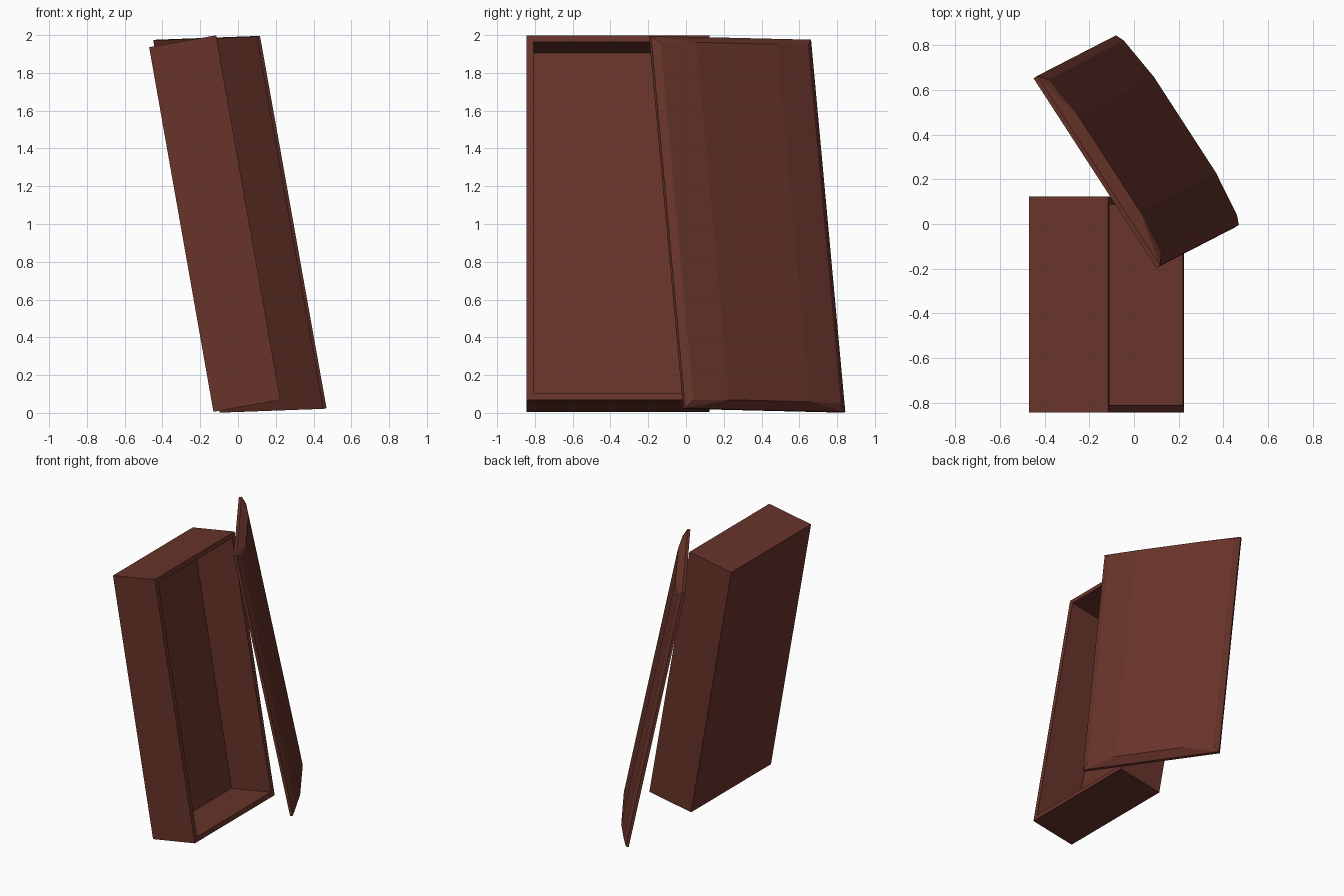
import bpy, bmesh, math
from mathutils import Vector, Matrix

if "Cube" in bpy.data.objects:
    bpy.data.objects.remove(bpy.data.objects["Cube"])

# one dark reddish-brown wood colour
wood = bpy.data.materials.new("dark_red_wood")
wood.diffuse_color = (0.138, 0.034, 0.023, 1.0)
wood.use_nodes = True
wood.node_tree.nodes["Principled BSDF"].inputs["Base Color"].default_value = wood.diffuse_color


def finish(bm, name, frame):
    """Turn a bmesh into a named, placed, flat-shaded object."""
    bmesh.ops.recalc_face_normals(bm, faces=bm.faces)
    mesh = bpy.data.meshes.new(name)
    bm.to_mesh(mesh)
    bm.free()
    mesh.materials.append(wood)
    obj = bpy.data.objects.new(name, mesh)
    obj.matrix_world = frame
    bpy.context.collection.objects.link(obj)
    return obj


# open box: local x = depth (opening on +x), y = width, z = length
DEPTH, WIDTH, LENGTH, WALL, FLOOR = 0.36, 0.967, 1.96, 0.05, 0.02
bm = bmesh.new()
bmesh.ops.create_cube(bm, size=1.0)
for v in bm.verts:
    v.co = Vector(((v.co.x + 0.5) * DEPTH, v.co.y * WIDTH, (v.co.z + 0.5) * LENGTH))
bm.faces.ensure_lookup_table()
opening = max(bm.faces, key=lambda f: f.calc_center_median().x)
bmesh.ops.inset_region(bm, faces=[opening], thickness=WALL)
hollow = bmesh.ops.extrude_face_region(bm, geom=[opening])
for v in [g for g in hollow["geom"] if isinstance(g, bmesh.types.BMVert)]:
    v.co.x = FLOOR
if opening.is_valid:
    bmesh.ops.delete(bm, geom=[opening], context="FACES_ONLY")
finish(bm, "open_box", Matrix.Translation((-0.13, -0.36, 0.006))
       @ Matrix.Rotation(math.radians(-10), 4, "Y"))

# leaning lid: local x = across, y = up its length, z = outward
W, L, EDGE, RIM = 1.01, 2.01, 0.04, 0.02
arch = [(EDGE, 0.045), (0.25, 0.07), (W - 0.25, 0.07), (W - EDGE, 0.045)]
bm = bmesh.new()


def rect(z):
    return [bm.verts.new((x, y, z)) for x, y in ((0, -L), (W, -L), (W, 0), (0, 0))]


under, rim = rect(0), rect(RIM)
low = [bm.verts.new((x, EDGE - L, z)) for x, z in arch]
high = [bm.verts.new((x, -EDGE, z)) for x, z in arch]
bm.faces.new(under)
for i in range(4):
    j = (i + 1) % 4
    bm.faces.new((under[i], under[j], rim[j], rim[i]))
# three long facets of the arched top
for i in range(3):
    bm.faces.new((low[i], low[i + 1], high[i + 1], high[i]))
# sloping edges on the two long sides
bm.faces.new((rim[0], low[0], high[0], rim[3]))
bm.faces.new((rim[1], rim[2], high[3], low[3]))
# sloping edges on the two short ends
for a, b, row in ((rim[0], rim[1], low), (rim[3], rim[2], high)):
    bm.faces.new((a, row[1], row[0]))
    bm.faces.new((a, b, row[2], row[1]))
    bm.faces.new((b, row[3], row[2]))

# lid axes: across, up, outward
u = Vector((-0.5437, 0.839, -0.02)).normalized()
n = u.cross(Vector((-0.174, -0.092, 0.98))).normalized()
v = n.cross(u)
frame = Matrix((u, v, n)).transposed().to_4x4()
frame.translation = (0.10, -0.196, 1.992)
finish(bm, "leaning_lid", frame)
